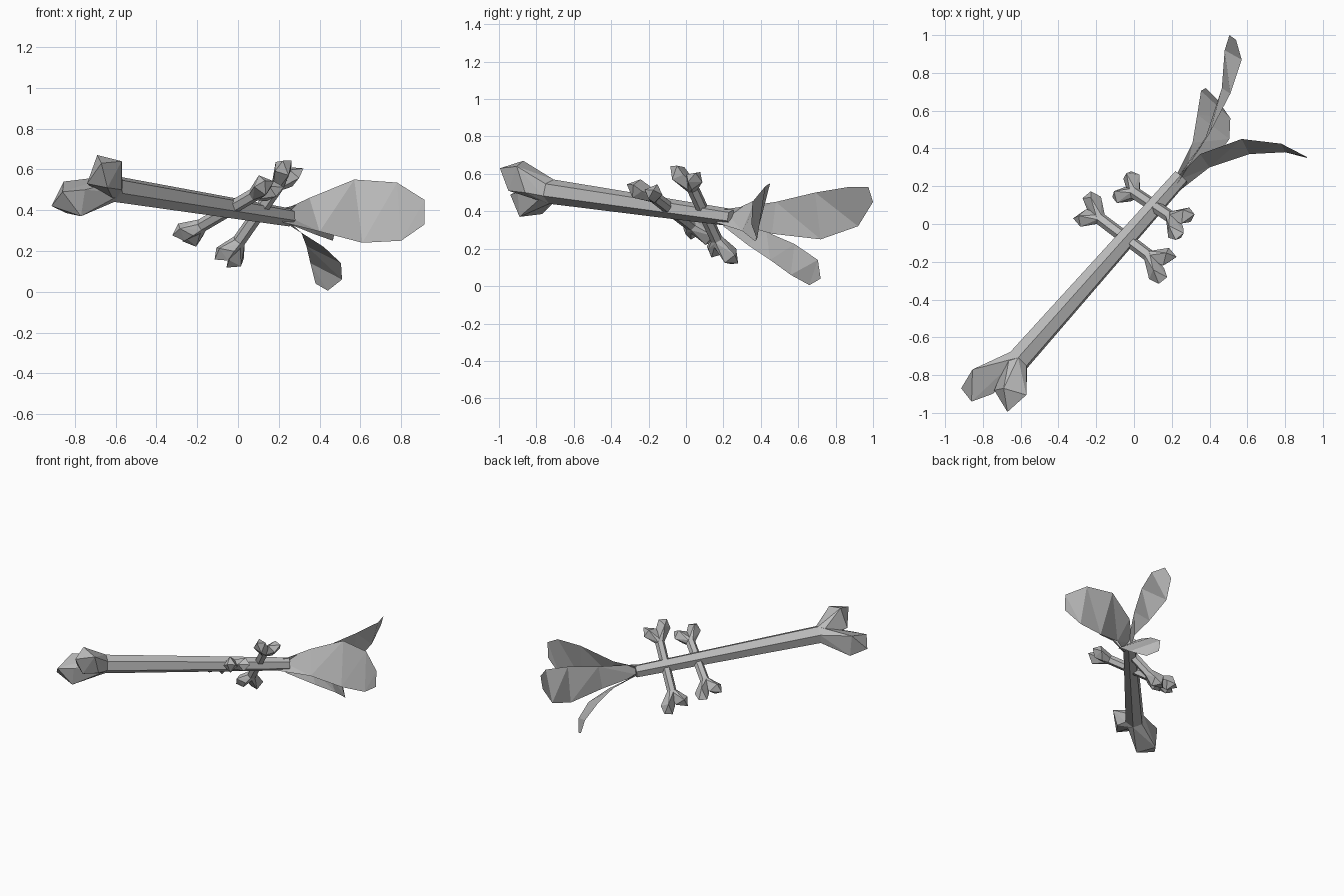
import bpy, bmesh, math
from mathutils import Vector, Matrix

cube = bpy.data.objects.get("Cube")
if cube:
    bpy.data.objects.remove(cube)

grey = bpy.data.materials.new("plain_grey")
grey.use_nodes = True
grey.diffuse_color = (0.5, 0.5, 0.5, 1)
grey.node_tree.nodes["Principled BSDF"].inputs["Base Color"].default_value = (0.5, 0.5, 0.5, 1)


def finish(name, bm):
    bmesh.ops.recalc_face_normals(bm, faces=bm.faces)
    mesh = bpy.data.meshes.new(name)
    bm.to_mesh(mesh)
    bm.free()
    mesh.materials.append(grey)
    bpy.context.collection.objects.link(bpy.data.objects.new(name, mesh))


def hulls(name, groups):
    """One object made of a convex hull around each group of points."""
    bm = bmesh.new()
    for points in groups:
        verts = [bm.verts.new(p) for p in points]
        out = bmesh.ops.convex_hull(bm, input=verts)
        spare = {g for g in out["geom_interior"] + out["geom_unused"]
                 if isinstance(g, bmesh.types.BMVert)}
        bmesh.ops.delete(bm, geom=list(spare), context='VERTS')
    finish(name, bm)


def frame(origin, axis, side, scale=1):
    z = axis.normalized()
    x = (side - z * side.dot(z)).normalized()
    rot = Matrix((x, z.cross(x), z)).transposed().to_4x4()
    return Matrix.Translation(origin) @ rot @ Matrix.Scale(scale, 4)


def ring(mat, radius):
    return [mat @ Vector((radius * math.cos(a), radius * math.sin(a), 0))
            for a in (math.radians(60 * i) for i in range(6))]


# Long bone shaft with two faceted knuckles
neck, tail = Vector((-.61, -.72, .505)), Vector((.25, .25, .365))
base = frame(neck, neck - tail, Vector((.18, -.05, .13)))
lobes = [
    [(-.915, -.87, .42), (-.855, -.77, .54), (-.86, -.94, .49),
     (-.77, -.89, .37), (-.84, -.77, .385), (-.75, -.9, .5)],
    [(-.69, -.87, .67), (-.67, -.995, .63), (-.57, -.905, .64),
     (-.74, -.88, .53), (-.64, -.95, .51), (-.57, -.86, .5)],
]
inverse = base.inverted()
local = [[inverse @ Vector(p) for p in lobe] for lobe in lobes]
thick = .066
far = frame(tail, neck - tail, Vector((.18, -.05, .13)))
hulls("long_bone", [ring(base, thick) + ring(far, .046)]
      + [ring(base, thick) + [Vector(p) for p in lobe] for lobe in lobes])

# Two small double-ended bones crossing the shaft
crossings = {
    "rear_cross_bone": ((.1, .1, .385), (.15, -.1, .215)),
    "front_cross_bone": ((-.05, -.07, .4), (.205, -.155, .12)),
}
for name, (centre, axis) in crossings.items():
    centre, axis = Vector(centre), Vector(axis).normalized()
    ends = [frame(centre + axis * s * .175, axis * s, (tail - neck) * s, .5)
            for s in (1, -1)]
    groups = [ring(ends[0], thick) + ring(ends[1], thick)]
    for end in ends:
        groups += [ring(end, thick) + [end @ p for p in lobe] for lobe in local]
    hulls(name, groups)

# Three curved feathers: paired points down both edges
feathers = {
    "left_feather": (
        [(.2, .22, .39), (.35, .37, .46), (.57, .45, .55), (.78, .425, .535), (.915, .355, .45)],
        [(.22, .16, .34), (.4, .3, .295), (.61, .37, .24), (.8, .38, .25), (.915, .35, .33)]),
    "rear_feather": (
        [(.22, .2, .41), (.4, .48, .45), (.51, .69, .5), (.57, .87, .53), (.54, .975, .53)],
        [(.23, .24, .34), (.38, .46, .28), (.465, .72, .25), (.48, .92, .32), (.505, 1, .45)]),
    "lower_feather": (
        [(.22, .25, .37), (.31, .43, .29), (.335, .58, .225), (.355, .705, .14), (.38, .72, .04)],
        [(.26, .2, .32), (.42, .33, .22), (.505, .45, .14), (.51, .56, .06), (.44, .66, .005)]),
}
for name, (upper, lower) in feathers.items():
    bm = bmesh.new()
    a = [bm.verts.new(p) for p in upper]
    b = [bm.verts.new(p) for p in lower]
    for i in range(len(a) - 1):
        bm.faces.new((a[i], a[i + 1], b[i + 1], b[i]))
    bmesh.ops.triangulate(bm, faces=bm.faces)
    finish(name, bm)
